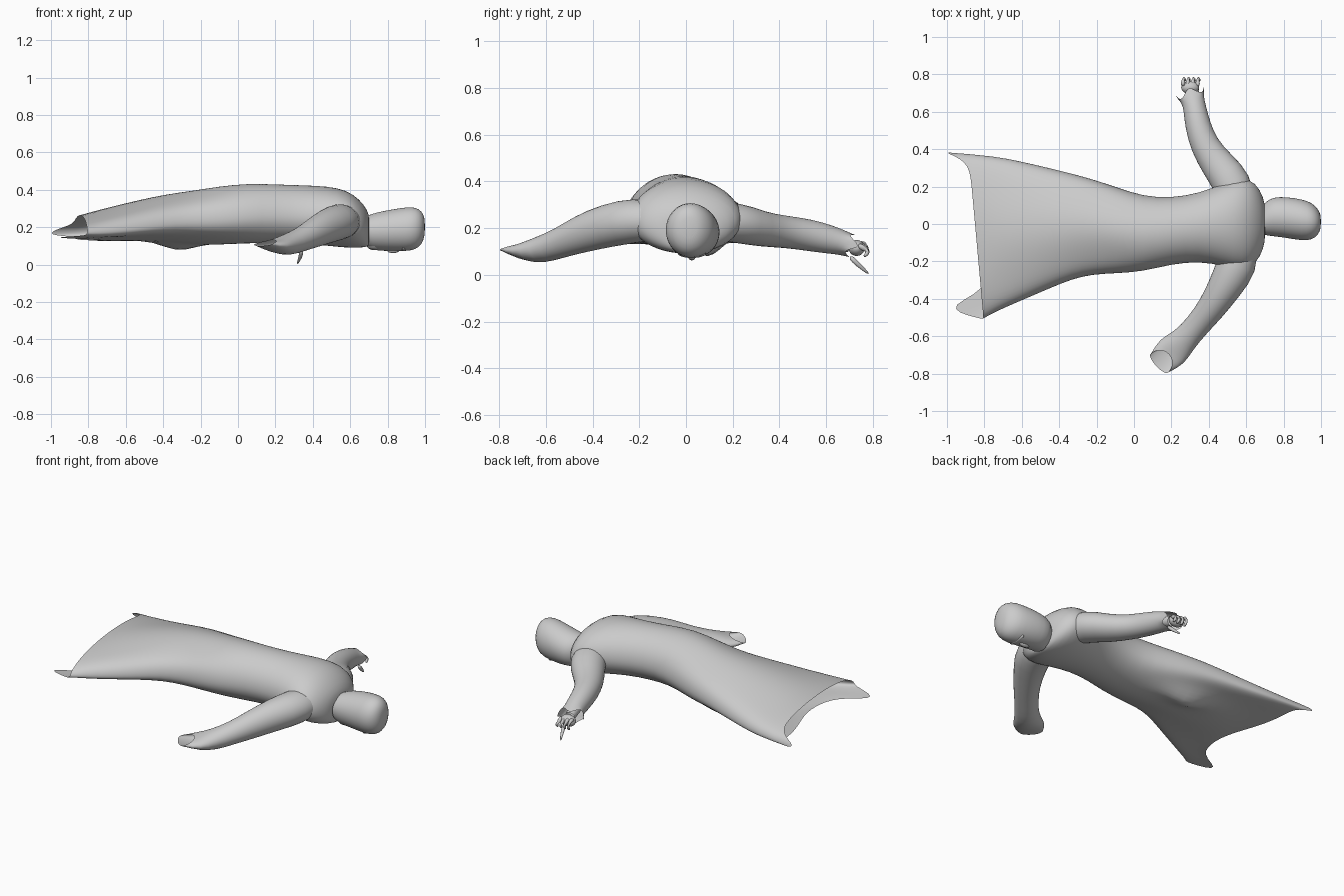
import bpy, bmesh
from math import sin, cos, pi, tau, exp
from mathutils import Vector


def loft(name, rings, cap_start=False, cap_end=False, levels=1):
    """Skin a list of equal-length point rings into a smooth surface."""
    bm = bmesh.new()
    rows = [[bm.verts.new(p) for p in ring] for ring in rings]
    n = len(rows[0])
    for a, b in zip(rows, rows[1:]):
        for i in range(n):
            j = (i + 1) % n
            bm.faces.new((a[i], a[j], b[j], b[i]))
    if cap_start:
        bm.faces.new(rows[0][::-1])
    if cap_end:
        bm.faces.new(rows[-1])
    bmesh.ops.recalc_face_normals(bm, faces=bm.faces)
    me = bpy.data.meshes.new(name)
    bm.to_mesh(me)
    bm.free()
    for p in me.polygons:
        p.use_smooth = True
    ob = bpy.data.objects.new(name, me)
    bpy.context.collection.objects.link(ob)
    if levels:
        mod = ob.modifiers.new("smooth", 'SUBSURF')
        mod.levels = mod.render_levels = levels
    return ob


def section(x, y0, y1, zb, zm, zt, n=32):
    """Cross-section across x: widest at zm, different upper and lower height."""
    ring = []
    for i in range(n):
        a = tau * i / n
        h = (zt - zm) if sin(a) > 0 else (zm - zb)
        ring.append(Vector((x, (y0 + y1) / 2 + (y1 - y0) / 2 * cos(a), zm + h * sin(a))))
    return ring


def tube(name, path, n=16, jag=0.0, cut=0.0, **kw):
    """Tube through (x, y, z, side radius, vertical radius) points.
    jag makes a ragged end, cut pulls back the upper lip of the end."""
    pts = [Vector(p[:3]) for p in path]
    rings = []
    for k, p in enumerate(path):
        d = (pts[min(k + 1, len(pts) - 1)] - pts[max(k - 1, 0)]).normalized()
        side = d.cross(Vector((0, 0, 1)))
        side = side.normalized() if side.length > 0.05 else Vector((1, 0, 0))
        up = side.cross(d)
        ring = [pts[k] + side * p[3] * cos(tau * i / n) + up * p[4] * sin(tau * i / n)
                for i in range(n)]
        if k == len(path) - 1:
            for i, q in enumerate(ring):
                q += d * (jag if i % 4 == 0 else -jag * 0.6 if i % 4 == 2 else 0)
                q -= (d * cut - up * cut * 0.25) * max(0, sin(tau * i / n))
                q += d * cut * 0.3 * max(0, -sin(tau * i / n))
        rings.append(ring)
    return loft(name, rings, **kw)


def blob(name, loc, scale, rot=(0, 0, 0)):
    bpy.ops.mesh.primitive_uv_sphere_add(segments=20, ring_count=12, radius=1, location=loc, rotation=rot)
    ob = bpy.context.object
    ob.name = ob.data.name = name
    ob.scale = scale
    bpy.ops.object.shade_smooth()
    return ob


# Robe: x, y min, y max, z bottom, z widest, z top
robe = [(-0.85, -0.51, 0.385, 0.13, 0.16, 0.265),
        (-0.74, -0.47, 0.365, 0.13, 0.165, 0.29),
        (-0.60, -0.41, 0.335, 0.13, 0.18, 0.325),
        (-0.45, -0.345, 0.30, 0.135, 0.20, 0.36),
        (-0.33, -0.295, 0.27, 0.125, 0.22, 0.38),
        (-0.22, -0.27, 0.24, 0.115, 0.23, 0.395),
        (-0.10, -0.265, 0.20, 0.11, 0.24, 0.415),
        (0.05, -0.255, 0.148, 0.115, 0.25, 0.435),
        (0.20, -0.215, 0.14, 0.115, 0.26, 0.43),
        (0.35, -0.20, 0.165, 0.115, 0.25, 0.425),
        (0.48, -0.225, 0.22, 0.10, 0.25, 0.42),
        (0.58, -0.25, 0.25, 0.09, 0.24, 0.40),
        (0.65, -0.22, 0.225, 0.09, 0.22, 0.35),
        (0.695, -0.13, 0.14, 0.095, 0.20, 0.29),
        (0.70, -0.07, 0.08, 0.11, 0.19, 0.25)]
rings = [section(*r) for r in robe]
# slanted hem with two pulled-out corners and a notch underneath
for i, p in enumerate(rings[0]):
    a = (i / 32 * 360 + 180) % 360 - 180
    p.x = -0.85 - 0.09 * p.y
    p.x -= 0.125 * exp(-((a - 5) / 18) ** 2)
    p.x -= 0.18 * exp(-((a + 150) / 14) ** 2)
    p.x += 0.08 * exp(-((a + 100) / 30) ** 2)
# soft folds down the back, and cloth hanging below the knees
for ring in rings[1:7]:
    for i, p in enumerate(ring):
        p.z += 0.005 * sin(i / 32 * tau * 5)
        if i > 16:
            p.z -= 0.085 * exp(-((p.x + 0.32) / 0.11) ** 2 - ((p.y - 0.1) / 0.06) ** 2)
loft("robe", rings)

# Sleeve reaching to +y, with ragged cuff
tube("left_sleeve", [(0.56, 0.09, 0.23, 0.09, 0.08), (0.53, 0.22, 0.225, 0.11, 0.09),
                     (0.445, 0.32, 0.195, 0.092, 0.077), (0.375, 0.42, 0.185, 0.078, 0.07),
                     (0.34, 0.53, 0.17, 0.07, 0.07), (0.325, 0.62, 0.15, 0.062, 0.062),
                     (0.315, 0.66, 0.14, 0.062, 0.055), (0.305, 0.69, 0.13, 0.08, 0.05)], jag=0.035)

# Closed hand with curled fingers
tube("left_wrist", [(0.325, 0.6, 0.155, 0.035, 0.035), (0.31, 0.70, 0.125, 0.03, 0.03)])
blob("left_palm", (0.30, 0.73, 0.115), (0.048, 0.035, 0.034), (-0.4, 0, 0))
for k in range(4):
    x = 0.262 + k * 0.026
    tube("left_finger", [(x, 0.735, 0.13, 0.013, 0.013), (x, 0.765, 0.14 - 0.01 * k, 0.014, 0.014),
                         (x + 0.005, 0.785, 0.10, 0.012, 0.012), (x + 0.01, 0.76, 0.075, 0.009, 0.009)],
         n=8, cap_start=True, cap_end=True)
tube("left_thumb", [(0.34, 0.70, 0.08, 0.014, 0.014), (0.335, 0.74, 0.04, 0.011, 0.011),
                    (0.315, 0.785, 0.002, 0.005, 0.005)], n=8, cap_start=True, cap_end=True)

# Sleeve reaching to -y, with wide open end
tube("right_sleeve", [(0.57, -0.09, 0.23, 0.09, 0.08), (0.555, -0.22, 0.235, 0.115, 0.10),
                      (0.485, -0.34, 0.21, 0.093, 0.095), (0.415, -0.45, 0.175, 0.077, 0.083),
                      (0.34, -0.54, 0.135, 0.068, 0.065), (0.265, -0.625, 0.105, 0.07, 0.06),
                      (0.205, -0.68, 0.10, 0.098, 0.04), (0.135, -0.745, 0.11, 0.07, 0.012)],
     cut=0.07)

# Head, crown towards +x, face down
head = [(0.66, -0.05, 0.07, 0.13, 0.19, 0.25), (0.70, -0.06, 0.115, 0.085, 0.18, 0.265),
        (0.74, -0.065, 0.145, 0.075, 0.18, 0.28), (0.82, -0.075, 0.145, 0.072, 0.185, 0.295),
        (0.90, -0.09, 0.132, 0.072, 0.19, 0.308), (0.95, -0.085, 0.115, 0.08, 0.195, 0.308),
        (0.985, -0.06, 0.08, 0.11, 0.20, 0.285), (1.0, -0.02, 0.045, 0.16, 0.20, 0.245)]
loft("head", [section(*h) for h in head], cap_start=True, cap_end=True)

# Face details
blob("nose", (0.83, 0.025, 0.078), (0.035, 0.016, 0.016))
blob("brow", (0.885, 0.025, 0.092), (0.016, 0.06, 0.02))
blob("chin", (0.73, 0.03, 0.10), (0.04, 0.05, 0.022))
